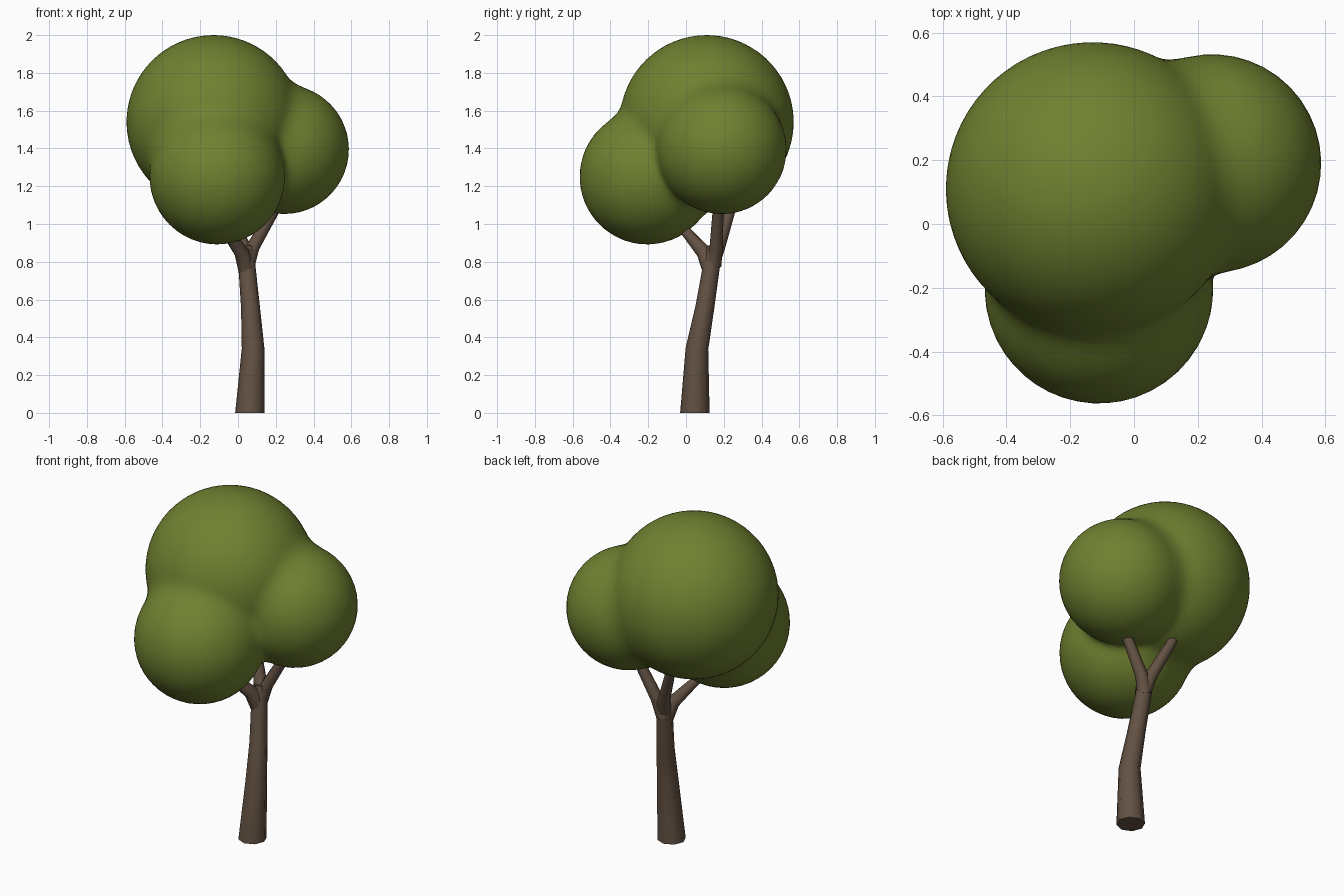
import bpy, bmesh, math
from mathutils import Vector

if "Cube" in bpy.data.objects:
    bpy.data.objects.remove(bpy.data.objects["Cube"])


def make_material(name, rgb):
    mat = bpy.data.materials.new(name)
    mat.use_nodes = True
    mat.diffuse_color = (*rgb, 1)
    mat.node_tree.nodes["Principled BSDF"].inputs["Base Color"].default_value = (*rgb, 1)
    return mat


leaf = make_material("leaf green", (0.16, 0.22, 0.03))
bark = make_material("bark brown", (0.125, 0.083, 0.056))


def finish(name, bm, mat, angle):
    bmesh.ops.recalc_face_normals(bm, faces=bm.faces)
    mesh = bpy.data.meshes.new(name)
    bm.to_mesh(mesh)
    bm.free()
    mesh.materials.append(mat)
    obj = bpy.data.objects.new(name, mesh)
    bpy.context.collection.objects.link(obj)
    bpy.ops.object.select_all(action='DESELECT')
    obj.select_set(True)
    bpy.context.view_layer.objects.active = obj
    bpy.ops.object.shade_smooth_by_angle(angle=math.radians(angle))
    return obj


def limb(name, path, sides=8):
    """Tapered tube through (x, y, z, radius) stations."""
    bm = bmesh.new()
    points = [Vector(p[:3]) for p in path]
    rings = []
    for i, p in enumerate(points):
        tangent = points[min(i + 1, len(points) - 1)] - points[max(i - 1, 0)]
        if p.z == 0:
            tangent = Vector((0, 0, 1))
        turn = Vector((0, 0, 1)).rotation_difference(tangent)
        ring = []
        for s in range(sides):
            a = math.tau * s / sides
            offset = Vector((math.cos(a), math.sin(a), 0)) * path[i][3]
            ring.append(bm.verts.new(p + turn @ offset))
        rings.append(ring)
    for low, high in zip(rings, rings[1:]):
        for s in range(sides):
            t = (s + 1) % sides
            bm.faces.new((low[s], low[t], high[t], high[s]))
    bm.faces.new(rings[0])
    bm.faces.new(rings[-1])
    return finish(name, bm, bark, 50)


# Trunk and its three branches
limb("trunk", [(0.063, 0.047, 0, 0.078), (0.08, 0.058, 0.34, 0.06),
               (0.066, 0.1, 0.56, 0.05), (0.047, 0.135, 0.78, 0.045),
               (0.045, 0.152, 0.88, 0.04)])
limb("front_branch", [(0.045, 0.13, 0.75, 0.042), (0.02, 0.095, 0.85, 0.04),
                      (-0.06, 0.0, 0.96, 0.028), (-0.12, -0.08, 1.04, 0.026)])
limb("left_branch", [(0.047, 0.145, 0.78, 0.042), (0.08, 0.16, 0.88, 0.035),
                     (0.19, 0.17, 1.07, 0.029), (0.23, 0.17, 1.15, 0.027)])
limb("back_branch", [(0.047, 0.14, 0.8, 0.042), (0.025, 0.175, 0.89, 0.036),
                     (-0.055, 0.235, 1.08, 0.029), (-0.09, 0.26, 1.18, 0.027)])

# Canopy: one ball pushed out to the blended surface of three leaf clumps
CLUMPS = [(Vector((-0.13, 0.11, 1.54)), 0.46),
          (Vector((0.245, 0.19, 1.395)), 0.342),
          (Vector((-0.11, -0.205, 1.25)), 0.358)]
HEART = Vector((-0.03, 0.05, 1.4))


def exit_distance(direction, centre, radius):
    to_centre = centre - HEART
    along = direction.dot(to_centre)
    return along + math.sqrt(along ** 2 + radius ** 2 - to_centre.length_squared)


def smooth_max(a, b, blend=0.08):
    overlap = max(blend - abs(a - b), 0)
    return max(a, b) + overlap ** 2 / (4 * blend)


bm = bmesh.new()
bmesh.ops.create_icosphere(bm, subdivisions=5, radius=1)
for v in bm.verts:
    d = v.co.normalized()
    reach = 0
    for centre, radius in CLUMPS:
        reach = smooth_max(reach, exit_distance(d, centre, radius))
    v.co = HEART + d * reach
finish("canopy", bm, leaf, 80)
